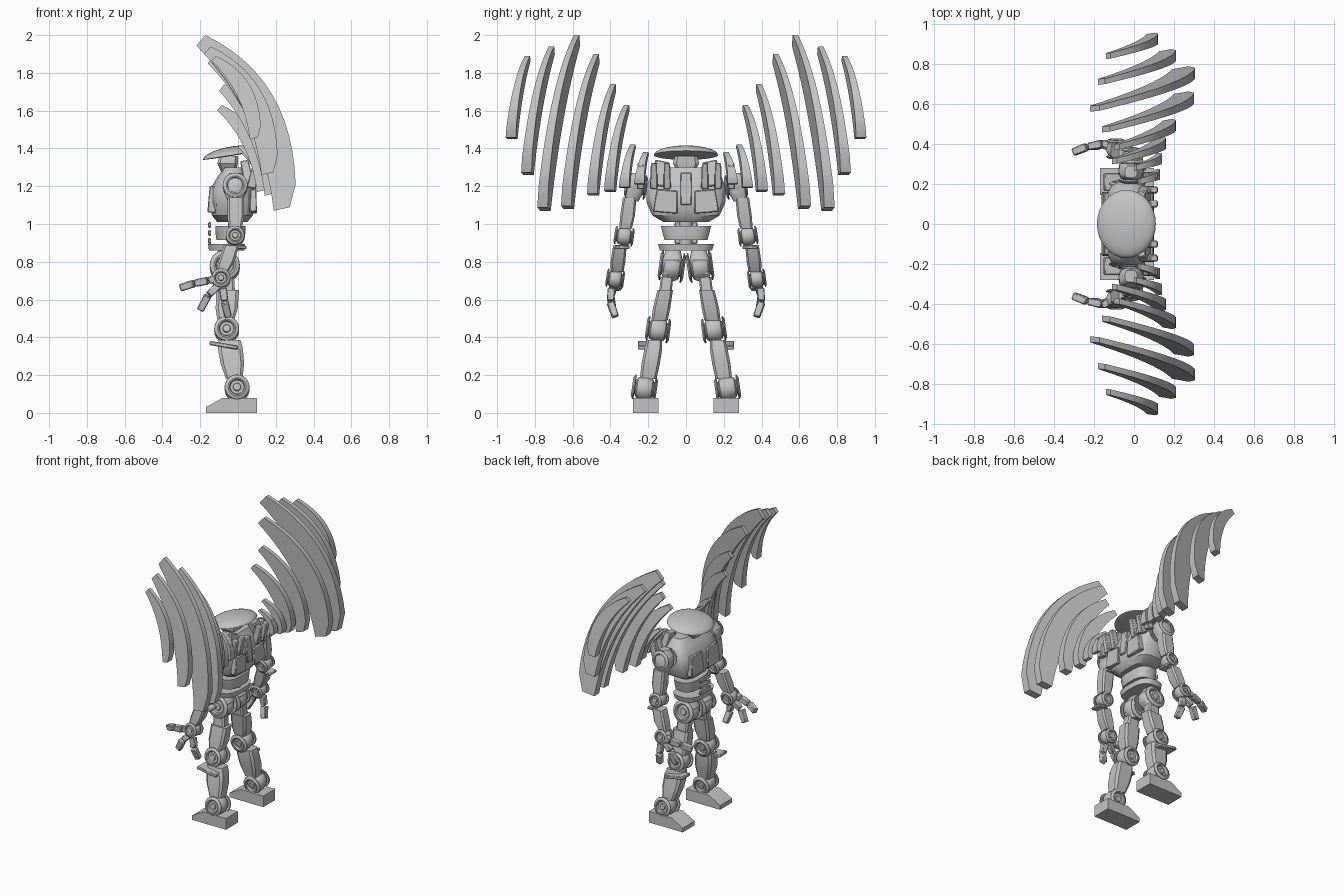
import bpy, bmesh, math
from mathutils import Vector, Matrix

old = bpy.data.objects.get("Cube")
if old:
    bpy.data.objects.remove(old)

grey = bpy.data.materials.new("plain_grey")
grey.use_nodes = True
GREY = (0.55, 0.55, 0.55, 1)
grey.diffuse_color = GREY
grey.node_tree.nodes["Principled BSDF"].inputs["Base Color"].default_value = GREY


def finish(name, bm, mirror=True, bevel=0, angle=32):
    bmesh.ops.remove_doubles(bm, verts=bm.verts, dist=1e-5)
    bmesh.ops.recalc_face_normals(bm, faces=bm.faces)
    mesh = bpy.data.meshes.new(name)
    bm.to_mesh(mesh)
    bm.free()
    mesh.materials.append(grey)
    obj = bpy.data.objects.new(name, mesh)
    bpy.context.collection.objects.link(obj)
    bpy.ops.object.select_all(action='DESELECT')
    obj.select_set(True)
    bpy.context.view_layer.objects.active = obj
    bpy.ops.object.shade_smooth_by_angle(angle=math.radians(angle))
    if bevel:
        mod = obj.modifiers.new("soft_edges", 'BEVEL')
        mod.width, mod.segments = bevel, 1
    if mirror:
        mod = obj.modifiers.new("other_side", 'MIRROR')
        mod.use_axis = (False, True, False)
    return obj


def bridge(bm, loops):
    for a, b in zip(loops, loops[1:]):
        for i in range(len(a)):
            j = (i + 1) % len(a)
            bm.faces.new((a[i], a[j], b[j], b[i]))


def loft(name, rings, mirror=True, sides=8, power=0.35):
    """Rounded-box sections (x, y, z, half_x, half_y) stacked upwards."""
    bm = bmesh.new()
    loops = []
    for x, y, z, hx, hy in rings:
        loop = []
        for k in range(sides):
            a = math.tau * (k + 0.5) / sides
            c, s = math.cos(a), math.sin(a)
            loop.append(bm.verts.new((x + hx * math.copysign(abs(c) ** power, c),
                                      y + hy * math.copysign(abs(s) ** power, s), z)))
        loops.append(loop)
    bridge(bm, loops)
    bm.faces.new(loops[0])
    bm.faces.new(loops[-1])
    return finish(name, bm, mirror)


def bar(name, start, end, width, depth, taper=1.0, mirror=True):
    """Block from start to end; width runs along y, depth across."""
    bm = bmesh.new()
    a, b = Vector(start), Vector(end)
    axis = (b - a).normalized()
    across = (Vector((0, 1, 0)) - axis * axis.y).normalized()
    third = axis.cross(across)
    loops = []
    for p, f in ((a, 1), (b, taper)):
        loops.append([bm.verts.new(p + across * width * f * i + third * depth * f * j)
                      for i, j in ((-.5, -.5), (.5, -.5), (.5, .5), (-.5, .5))])
    bridge(bm, loops)
    bm.faces.new(loops[0])
    bm.faces.new(loops[1])
    return finish(name, bm, mirror, bevel=0.005)


def joint(name, centre, radius, half, tilt=0):
    """Rounded hinge with a ringed disc on each end, axis along y."""
    side = [(0, .9), (.28, .9), (.33, .78), (.55, .78), (.62, .97), (.72, 1), (.98, .86),
            (1, .8), (.94, .76), (.62, .84), (.6, .7), (.8, .6), (.92, .35), (.96, 0)]
    outline = side + [(r, -t) for r, t in reversed(side[:-1])]
    bm = bmesh.new()
    turn = Matrix.Translation(centre) @ Matrix.Rotation(math.radians(tilt), 4, 'X')
    loops = []
    for r, t in outline:
        loops.append([bm.verts.new(turn @ Vector((max(r, .001) * radius * math.cos(a),
                                                  t * half,
                                                  max(r, .001) * radius * math.sin(a))))
                      for a in (math.tau * k / 24 for k in range(24))])
    bridge(bm, loops)
    return finish(name, bm)


def curve(p, c, q, n=12):
    p, c, q = Vector(p), Vector(c), Vector(q)
    return [p * (1 - t) ** 2 + c * 2 * t * (1 - t) + q * t * t
            for t in (i / n for i in range(n + 1))]


def feather(name, x0, x1, z0, z1, y):
    """Crescent plate fitted to a box, leaning outwards to the rear and below."""
    outer = curve((.09, 1), (.97, .76), (1, .15))
    inner = curve((0, .94), (.66, .56), (.78, 0))
    outer.append(Vector((.94, .02)))
    inner.insert(-1, inner[-2].lerp(inner[-1], .5))
    bm = bmesh.new()
    loops = []
    for o, i in zip(outer, inner):
        loop = []
        for p, s in ((o, -1), (o, 1), (i, 1), (i, -1)):
            x = x0 + (x1 - x0) * p.x
            z = z0 + (z1 - z0) * p.y
            half = 0.014 + 0.014 * (1 - p.y)
            lean = 0.2 * x - 0.1 * (z - (z0 + z1) / 2)
            loop.append(bm.verts.new((x, y + lean + s * half, z)))
        loops.append(loop)
    bridge(bm, loops)
    bm.faces.new(loops[0])
    bm.faces.new(loops[-1])
    finish(name, bm)


# Wings
for k, spec in enumerate([(-.14, .12, 1.45, 1.89, .885), (-.18, .21, 1.26, 1.94, .775),
                          (-.22, .305, 1.07, 2.0, .66), (-.16, .30, 1.08, 1.90, .54),
                          (-.10, .21, 1.15, 1.74, .43), (-.11, .16, 1.17, 1.63, .355),
                          (0, .14, 1.19, 1.42, .29), (.02, .13, 1.21, 1.38, .215)]):
    feather(f"wing_feather_{k + 1}", *spec)
for k in range(3):
    bar(f"wing_root_{k + 1}", (.07, .10 + .07 * k, 1.19), (.10, .10 + .07 * k, 1.32), .04, .05, .8)

# Feet
bm = bmesh.new()
sole = [(-.17, 0), (.10, 0), (.10, .08), (-.08, .08), (-.17, .03)]
loops = [[bm.verts.new((x, y, z)) for x, z in sole] for y in (.145, .28)]
bridge(bm, loops)
for loop in loops:
    bm.faces.new(loop)
finish("foot", bm)

# Legs
joint("ankle", (-.005, .22, .13), .066, .066, 8)
loft("shin", [(-.02, .20, .18, .045, .045), (-.03, .187, .26, .064, .05),
              (-.04, .173, .34, .068, .048), (-.045, .167, .385, .06, .042)])
bar("knee_guard", (-.15, .21, .37), (0, .21, .345), .09, .022)
joint("knee", (-.06, .148, .44), .066, .064, 8)
loft("thigh", [(-.065, .14, .49, .045, .044), (-.06, .13, .55, .06, .047),
               (-.055, .11, .65, .062, .042)])
loft("thigh_neck", [(-.06, .108, .65, .045, .034), (-.065, .1, .72, .045, .034)])
joint("hip", (-.07, .075, .775), .08, .068, 8)
loft("hip_shell", [(-.07, .085, .70, .035, .035), (-.07, .08, .735, .065, .05),
                   (-.07, .073, .81, .07, .055), (-.07, .068, .86, .035, .04)],
     sides=16, power=.6)

# Waist
loft("pelvis_plate", [(-.06, 0, .86, .095, .14), (-.06, 0, .895, .10, .15)], False, 16, .7)
loft("waist", [(-.04, 0, .915, .075, .115), (-.04, 0, .95, .08, .125),
               (-.04, 0, .99, .08, .135)], False, 16, .7)
loft("spine", [(-.02, 0, .87, .035, .035), (-.02, 0, 1.06, .035, .035)], False, 12, 1)
for k in range(3):
    z = .895 + .042 * k
    bar(f"belly_plate_{k + 1}", (-.15, 0, z), (-.15, 0, z + .032), .12, .016, mirror=False)

# Torso
loft("torso", [(-.03, 0, 1.01, .08, .12), (-.03, 0, 1.045, .11, .18),
               (-.03, 0, 1.11, .12, .21), (-.03, 0, 1.19, .115, .215),
               (-.025, 0, 1.25, .085, .19), (-.02, 0, 1.30, .05, .14)], False, 16, .6)
bar("chest_plate", (-.14, .09, 1.06), (-.13, .09, 1.20), .14, .045, .9)
bar("back_panel", (.08, .11, 1.06), (.08, .10, 1.18), .13, .04, .85)
bar("back_ridge", (.075, 0, 1.10), (.06, 0, 1.27), .06, .05, mirror=False)
bar("shoulder_blade", (.06, .15, 1.20), (.035, .125, 1.33), .085, .05, .9)

# Head with domed hat
loft("neck", [(-.03, 0, 1.26, .035, .04), (-.045, 0, 1.33, .035, .04)], False, 12, 1)
loft("head", [(-.05, 0, 1.275, .04, .045), (-.055, 0, 1.32, .056, .072),
              (-.05, 0, 1.36, .05, .06)], False)
bm = bmesh.new()
bmesh.ops.create_uvsphere(bm, u_segments=32, v_segments=16, radius=1)
for v in bm.verts:
    x, y, z = v.co
    v.co = (-.038 + .147 * x, .17 * y, 1.364 + .024 * x + (.046 if z > 0 else .004) * z)
finish("hat", bm, False)

# Arms
joint("shoulder", (-.015, .265, 1.20), .066, .058, 8)
loft("shoulder_shell", [(-.015, .285, 1.12, .04, .035), (-.015, .275, 1.17, .06, .05),
                        (-.015, .268, 1.23, .058, .048), (-.015, .26, 1.27, .03, .03)],
     sides=16, power=.6)
loft("upper_arm", [(-.015, .32, .975, .035, .034), (-.012, .31, 1.04, .046, .04),
                   (-.012, .298, 1.14, .045, .037)])
joint("elbow", (-.015, .328, .935), .05, .052, 8)
bar("elbow_guard", (-.03, .34, .88), (.045, .34, .875), .08, .018)
loft("forearm", [(-.085, .365, .745, .032, .034), (-.062, .36, .80, .044, .04),
                 (-.035, .35, .885, .042, .037)])
joint("wrist", (-.09, .375, .71), .05, .048, 8)

# Hands: each digit is a chain of short blocks
digits = {
    "front_finger": [(-.12, .40, .71), (-.16, .40, .70), (-.235, .385, .685), (-.31, .355, .66)],
    "middle_finger": [(-.10, .38, .68), (-.16, .40, .62), (-.205, .385, .535)],
    "rear_finger": [(-.08, .395, .66), (-.07, .40, .585), (-.05, .37, .50)],
}
for name, path in digits.items():
    for k, (p, q) in enumerate(zip(path, path[1:])):
        gap = Vector(q).lerp(Vector(p), .1)
        bar(f"{name}_{k + 1}", p, gap, .04, .042, .92)
